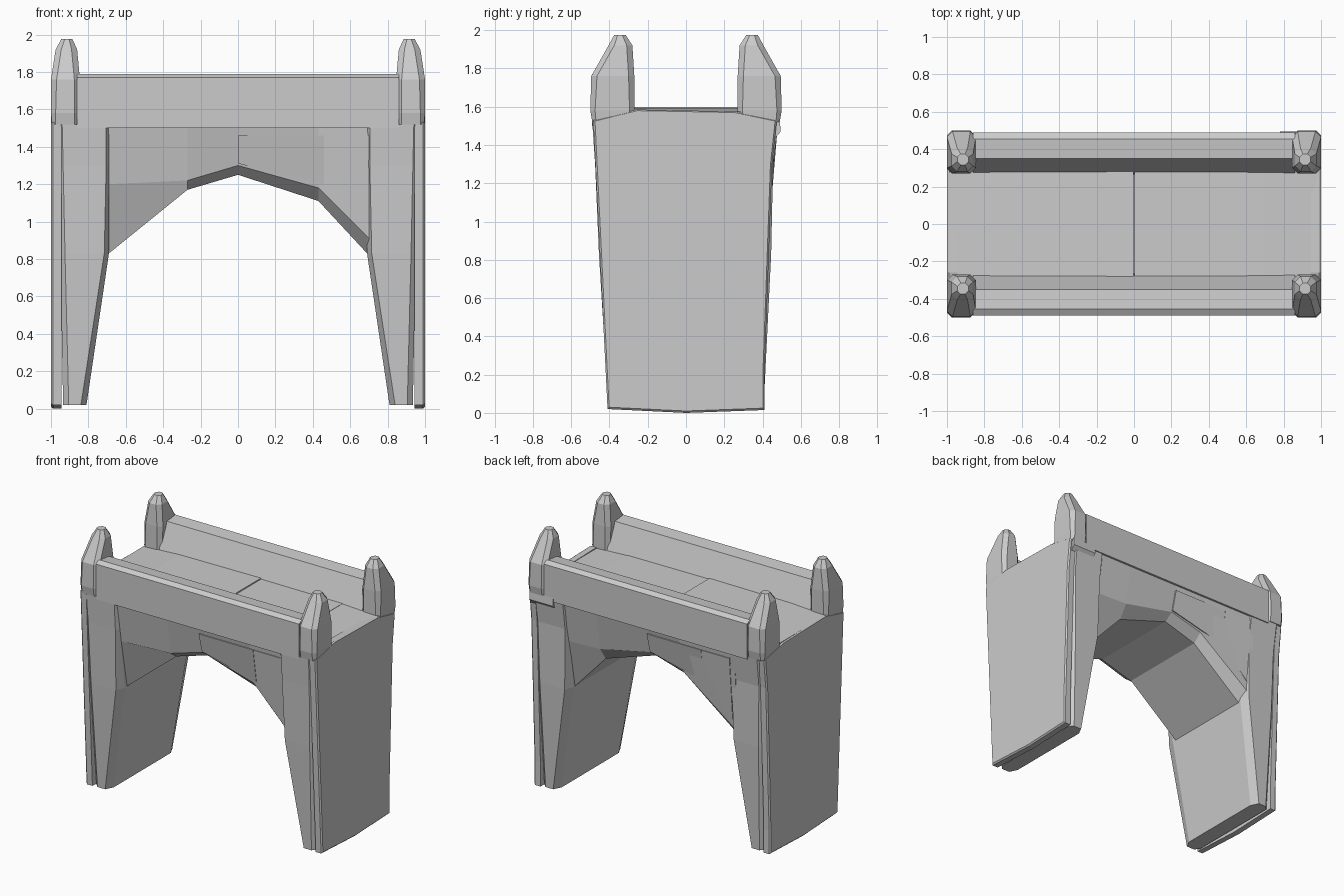
import bpy, bmesh

if "Cube" in bpy.data.objects:
    bpy.data.objects.remove(bpy.data.objects["Cube"])


def loft(name, loops):
    """Skin a stack of equal-length point loops and cap both ends."""
    bm = bmesh.new()
    rings = [[bm.verts.new(p) for p in loop] for loop in loops]
    n = len(rings[0])
    for a, b in zip(rings, rings[1:]):
        for i in range(n):
            j = (i + 1) % n
            bm.faces.new((a[i], a[j], b[j], b[i]))
    bm.faces.new(rings[0])
    bm.faces.new(rings[-1])
    bmesh.ops.recalc_face_normals(bm, faces=bm.faces)
    me = bpy.data.meshes.new(name)
    bm.to_mesh(me)
    bm.free()
    ob = bpy.data.objects.new(name, me)
    bpy.context.collection.objects.link(ob)
    return ob


def cut_rect(x0, x1, y0, y1, z, c, sx=1, sy=1, ci=None):
    """Rectangle with chamfered corners at height z; ci deepens the inner chamfer."""
    ci = ci or c
    pts = [(x0 + c, y0), (x1 - c, y0), (x1, y0 + c), (x1, y1 - c),
           (x1 - c, y1), (x0 + c, y1), (x0, y1 - ci), (x0, y0 + ci)]
    return [(sx * x, sy * y, z) for x, y in pts]


for sx, side in ((-1, "left"), (1, "right")):
    # Leg: tapering full-depth pier
    loft(side + "_leg", [
        cut_rect(.81, .935, -.405, .405, .02, .03, sx, ci=.06),
        cut_rect(.69, .95, -.455, .445, .83, .025, sx, ci=.07),
        cut_rect(.69, .95, -.475, .455, 1.3, .015, sx, ci=.03),
        cut_rect(.69, .955, -.49, .485, 1.52, .015, sx)])

    # Outer facing slab, bottom edge bowed slightly
    outline = [(-.41, .02), (0, .0), (.41, .015), (.41, .2), (.45, 1.3),
               (.475, 1.53), (.26, 1.575), (-.26, 1.585), (-.485, 1.53)]
    loft(side + "_side_slab", [
        [(sx * .945, y, z) for y, z in outline],
        [(sx * .99, y, z) for y, z in outline],
        [(sx * 1.0, y * .98, .01 + z * .99) for y, z in outline]])

    # Corner posts with leaning, faceted tips
    for sy, end in ((-1, "front"), (1, "back")):
        loft(f"{end}_{side}_post", [
            cut_rect(.855, .995, .275, .49, 1.52, .02, sx, sy),
            cut_rect(.85, 1.0, .27, .50, 1.58, .025, sx, sy),
            cut_rect(.845, 1.0, .27, .495, 1.76, .03, sx, sy),
            cut_rect(.86, .975, .28, .405, 1.92, .03, sx, sy),
            cut_rect(.885, .945, .315, .375, 1.975, .018, sx, sy)])

# Small bedding stone under the back right post
loft("bedding_stone", [
    [(x, y, z) for y, z in ((.36, 1.44), (.46, 1.43), (.495, 1.47), (.49, 1.53), (.36, 1.53))]
    for x in (.78, .98)])

# Parapets
for sy, end in ((-1, "front"), (1, "back")):
    prof = [(.265, 1.56), (.35, 1.78), (.455, 1.79), (.49, 1.77), (.49, 1.50), (.30, 1.50)]
    loft(end + "_parapet", [[(x, sy * y, z) for y, z in prof] for x in (-.86, 0, .86)])

# Walkway slabs
for name, x0, x1, z0, z1 in (("left_ramp_slab", -.99, -.69, 1.58, 1.594),
                             ("left_deck_slab", -.69, -.002, 1.594, 1.598),
                             ("right_deck_slab", .002, .69, 1.592, 1.59),
                             ("right_ramp_slab", .69, .99, 1.588, 1.575)):
    loft(name, [[(x, -.32, 1.46), (x, .32, 1.46), (x, .32, z), (x, -.32, z)]
                for x, z in ((x0, z0), (x1, z1))])

# Arch: x, soffit height, top of the chamfered edge at front and at back.
# The back repeats the front turned half way round.
stations = [(-.74, .80, 1.20, .87), (-.69, .83, 1.20, .92), (-.27, 1.17, 1.22, 1.23),
            (0, 1.25, 1.30, 1.30), (.43, 1.11, 1.18, 1.21), (.69, .83, .92, 1.20),
            (.74, .78, .87, 1.20)]
loft("arch", [[(x, -.475, 1.505), (x, -.425, zf), (x, -.355, za),
               (x, .355, za), (x, .425, zb), (x, .475, 1.505)]
              for x, za, zf, zb in stations])

# Dressed stones set almost flush into one half of each spandrel
for s, end in ((1, "front"), (-1, "back")):
    for i, (x0, x1, zl0, zl1) in enumerate(((.0, .46, 1.31, 1.20), (.465, .70, 1.20, .98))):
        loft(f"{end}_spandrel_stone_{i + 1}", [
            [(s * x, -s * y, z) for y, z in ((.42, 1.46), (.476, 1.46), (.436, zl), (.40, zl))]
            for x, zl in ((x0, zl0), (x1, zl1))])
